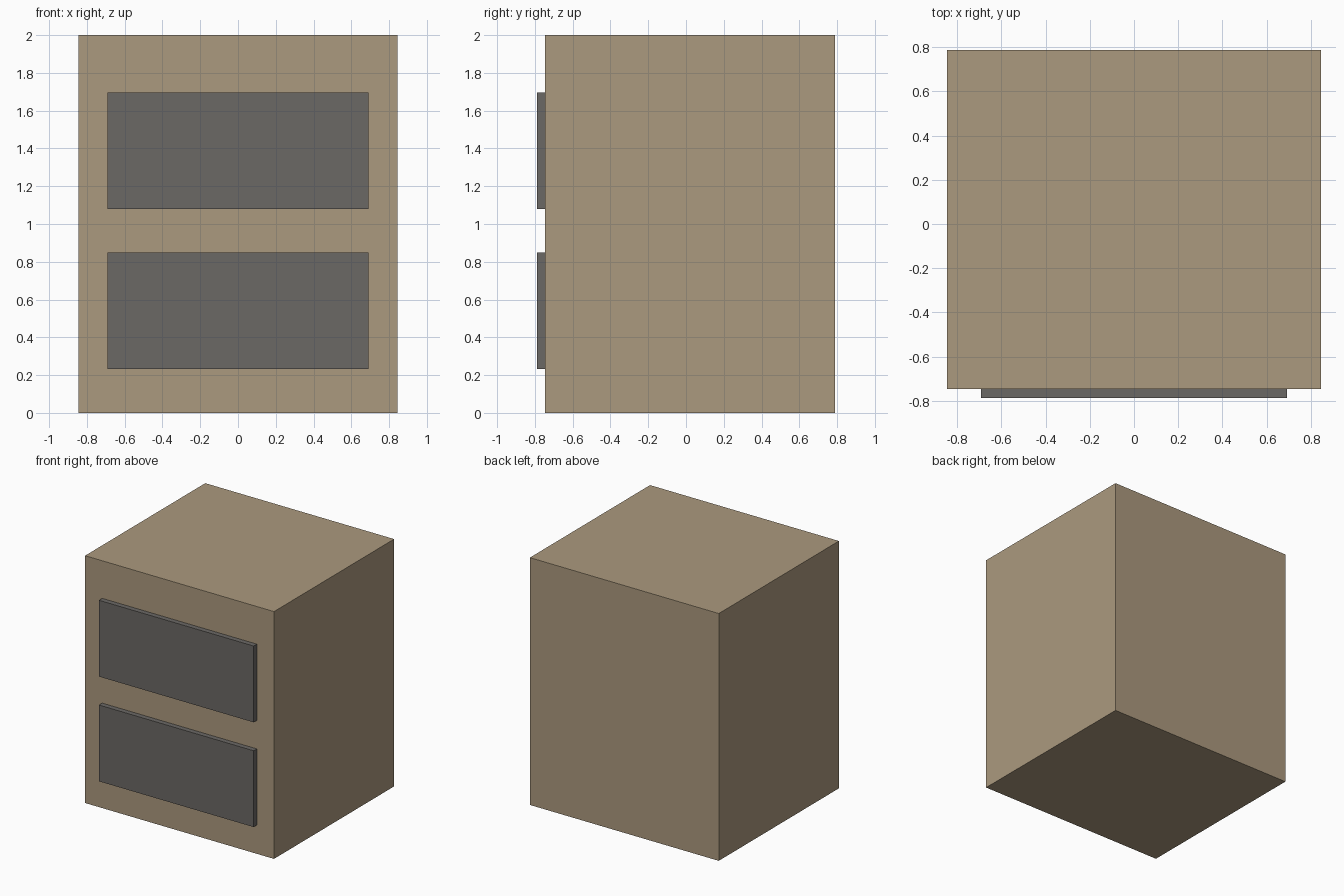
import bpy

if "Cube" in bpy.data.objects:
    bpy.data.objects.remove(bpy.data.objects["Cube"])


def material(name, rgb):
    mat = bpy.data.materials.new(name)
    mat.diffuse_color = (*rgb, 1.0)
    mat.use_nodes = True
    mat.node_tree.nodes["Principled BSDF"].inputs["Base Color"].default_value = mat.diffuse_color
    return mat


def box(name, lo, hi, mat):
    """Axis-aligned box between two opposite corners."""
    centre = [(a + b) / 2 for a, b in zip(lo, hi)]
    bpy.ops.mesh.primitive_cube_add(size=1, location=centre)
    obj = bpy.context.object
    obj.name = name
    obj.scale = [b - a for a, b in zip(lo, hi)]
    bpy.ops.object.transform_apply(location=False, rotation=False, scale=True)
    obj.data.materials.append(mat)
    return obj


wood = material("wood", (0.41, 0.32, 0.21))
dark = material("dark_panel", (0.147, 0.138, 0.13))

FRONT, BACK = -0.747, 0.788

# Cabinet body
box("cabinet_body", (-0.845, FRONT, 0), (0.845, BACK, 2), wood)

# Two drawer fronts standing proud of the body
for name, z in (("lower_drawer_front", 0.232), ("upper_drawer_front", 1.079)):
    box(name, (-0.692, -0.788, z), (0.692, FRONT, z + 0.617), dark)
